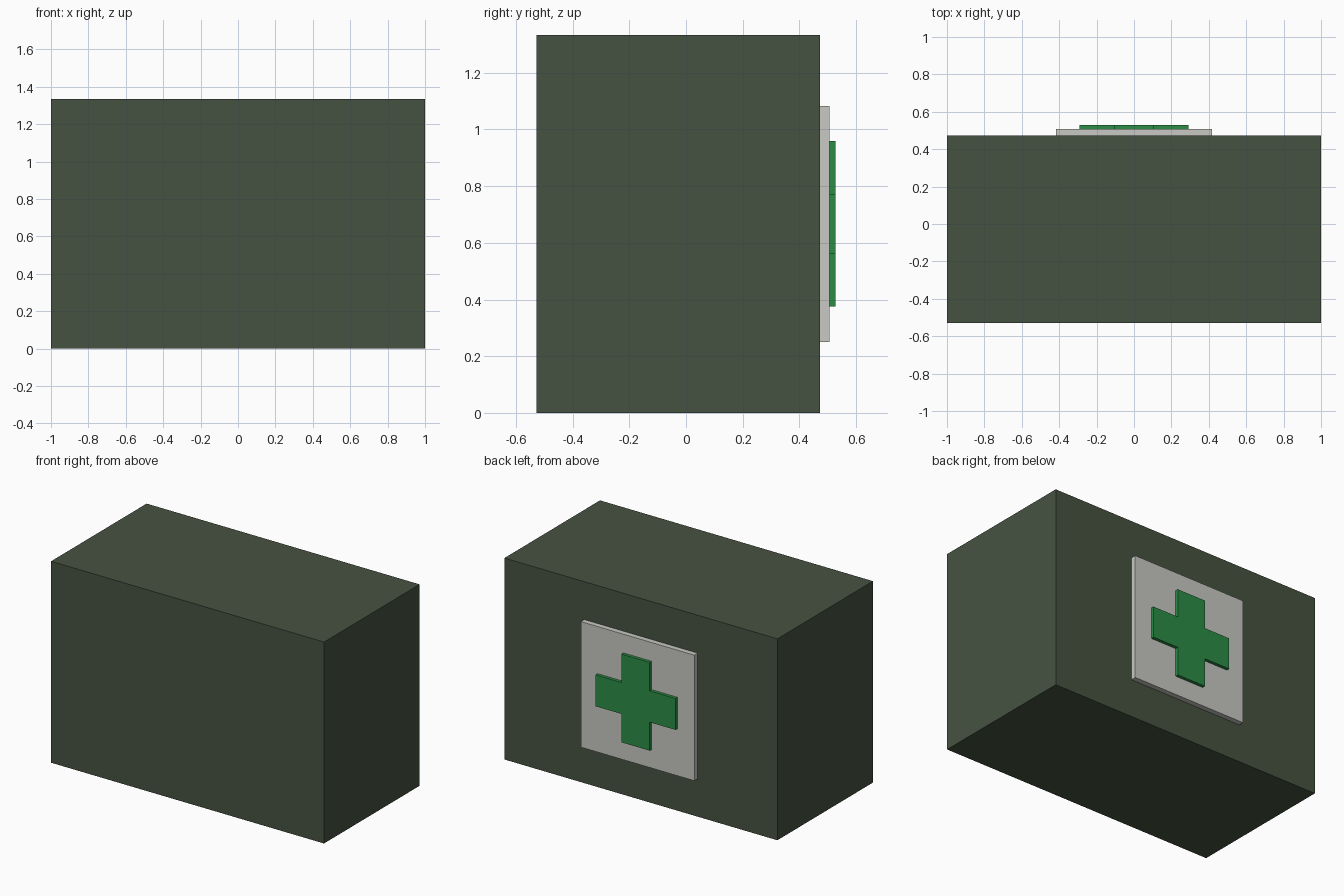
import bpy
import bmesh

cube = bpy.data.objects.get("Cube")
if cube:
    bpy.data.objects.remove(cube, do_unlink=True)


def material(name, rgb):
    mat = bpy.data.materials.new(name)
    mat.use_nodes = True
    colour = (*rgb, 1.0)
    mat.diffuse_color = colour
    mat.node_tree.nodes["Principled BSDF"].inputs["Base Color"].default_value = colour
    return mat


def slab(name, outline, y_front, y_back, mat):
    """Extrude an x-z outline from y_front to y_back."""
    bm = bmesh.new()
    face = bm.faces.new([bm.verts.new((x, y_front, z)) for x, z in outline])
    extruded = bmesh.ops.extrude_face_region(bm, geom=[face])["geom"]
    verts = [v for v in extruded if isinstance(v, bmesh.types.BMVert)]
    bmesh.ops.translate(bm, verts=verts, vec=(0, y_back - y_front, 0))
    bmesh.ops.recalc_face_normals(bm, faces=bm.faces)
    mesh = bpy.data.meshes.new(name)
    bm.to_mesh(mesh)
    bm.free()
    mesh.materials.append(mat)
    obj = bpy.data.objects.new(name, mesh)
    bpy.context.collection.objects.link(obj)
    return obj


def rectangle(half_x, half_z, mid_z):
    return [(sx * half_x, mid_z + sz * half_z)
            for sx, sz in ((-1, -1), (1, -1), (1, 1), (-1, 1))]


def cross(arm, half_width, mid_z):
    # One quarter of the outline, turned four times
    points = []
    x_axis, z_axis = (1, 0), (0, 1)
    for _ in range(4):
        for a, b in ((arm, -half_width), (arm, half_width), (half_width, half_width)):
            points.append((a * x_axis[0] + b * z_axis[0],
                           mid_z + a * x_axis[1] + b * z_axis[1]))
        x_axis, z_axis = z_axis, (-x_axis[0], -x_axis[1])
    return points


olive = material("olive green", (0.061, 0.084, 0.053))
white = material("off white", (0.58, 0.58, 0.55))
green = material("bright green", (0.025, 0.26, 0.061))

MID_Z = 0.667

# Case, with a raised panel and a cross on its back
slab("case", rectangle(1.0, MID_Z, MID_Z), -0.528, 0.472, olive)
slab("panel", rectangle(0.416, 0.416, MID_Z), 0.472, 0.507, white)
slab("cross", cross(0.292, 0.104, MID_Z), 0.507, 0.528, green)
